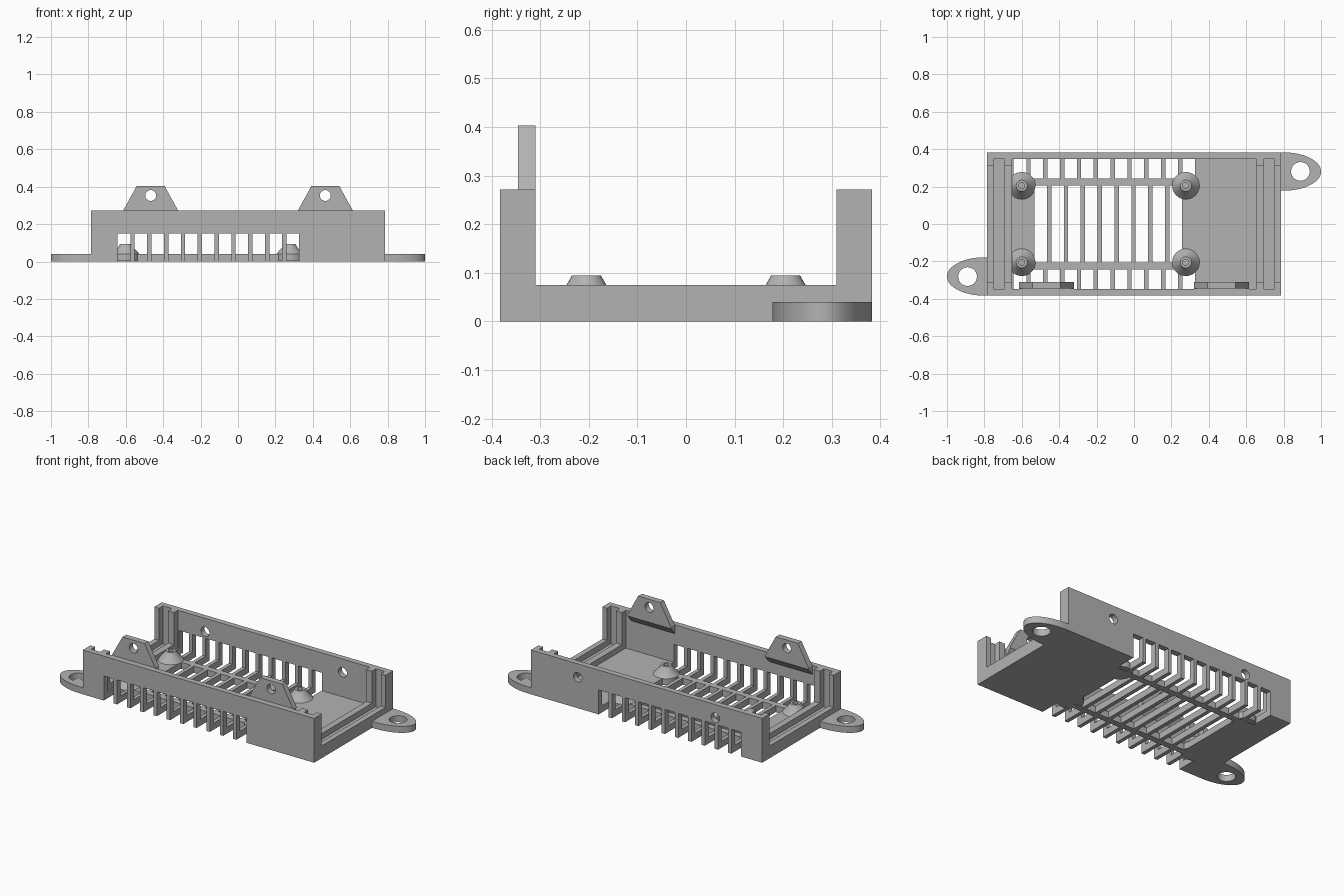
import bpy, bmesh, math
from mathutils import Matrix, Vector

default = bpy.data.objects.get("Cube")
if default:
    bpy.data.objects.remove(default)

grey = bpy.data.materials.new("plain grey")
grey.use_nodes = True
grey.diffuse_color = (0.45, 0.45, 0.45, 1)
grey.node_tree.nodes["Principled BSDF"].inputs["Base Color"].default_value = (0.45, 0.45, 0.45, 1)


def make(name, bm):
    bmesh.ops.recalc_face_normals(bm, faces=bm.faces)
    mesh = bpy.data.meshes.new(name)
    bm.to_mesh(mesh)
    bm.free()
    mesh.materials.append(grey)
    ob = bpy.data.objects.new(name, mesh)
    bpy.context.collection.objects.link(ob)
    return ob


def box(bm, x0, x1, y0, y1, z0, z1):
    size = Vector((x1 - x0, y1 - y0, z1 - z0))
    centre = Vector((x0 + x1, y0 + y1, z0 + z1)) / 2
    bmesh.ops.create_cube(bm, size=1, matrix=Matrix.LocRotScale(centre, None, size))


def rod(bm, centre, radius, depth, along_y=False):
    turn = Matrix.Rotation(math.pi / 2 if along_y else 0, 4, 'X')
    bmesh.ops.create_cone(bm, cap_ends=True, segments=32, radius1=radius, radius2=radius,
                          depth=depth, matrix=Matrix.Translation(centre) @ turn)


def prism(bm, points, offset):
    face = bm.faces.new([bm.verts.new(p) for p in points])
    new = bmesh.ops.extrude_face_region(bm, geom=[face])["geom"]
    bmesh.ops.translate(bm, vec=offset, verts=[v for v in new if isinstance(v, bmesh.types.BMVert)])


def cut(ob, bm):
    cutter = make("cutter", bm)
    cutter.hide_render = True
    mod = ob.modifiers.new("cut", 'BOOLEAN')
    mod.operation, mod.solver, mod.object = 'DIFFERENCE', 'EXACT', cutter
    graph = bpy.context.evaluated_depsgraph_get()
    mesh = bpy.data.meshes.new_from_object(ob.evaluated_get(graph))
    ob.modifiers.clear()
    ob.data = mesh
    bpy.data.objects.remove(cutter)


def smooth(ob):
    bpy.ops.object.select_all(action='DESELECT')
    ob.select_set(True)
    bpy.context.view_layer.objects.active = ob
    bpy.ops.object.shade_smooth_by_angle(angle=math.radians(25))


L, W, H = 0.785, 0.383, 0.272
INNER, FLOOR, PITCH, SLOT = 0.348, 0.04, 0.0901, 0.067

# Tray block
bm = bmesh.new()
box(bm, -L, L, -W, W, 0, H)
tray = make("tray", bm)

# Main cavity
bm = bmesh.new()
box(bm, -0.652, 0.652, -INNER, INNER, FLOOR, 1)
cut(tray, bm)

# Open ends above the low sills
bm = bmesh.new()
box(bm, -1, 1, -0.31, 0.31, 0.075, 1)
cut(tray, bm)

# End panel grooves
bm = bmesh.new()
for s in (-1, 1):
    box(bm, s * 0.722 - 0.03, s * 0.722 + 0.03, -INNER, INNER, FLOOR, 1)
cut(tray, bm)

# Vent slots: floor middle, and both floor edges running up the walls
bm = bmesh.new()
for i in range(9):
    x = -0.532 + i * PITCH
    box(bm, x, x + SLOT, -0.206, 0.206, -1, 0.06)
for i in range(11):
    x = -0.643 + i * PITCH
    for y0, y1 in ((-0.5, -0.244), (0.244, 0.5)):
        box(bm, x, x + SLOT, y0, y1, -1, 0.15)
cut(tray, bm)

# Fixing holes in the back wall
bm = bmesh.new()
for x in (-0.467, 0.467):
    rod(bm, (x, W, 0.19), 0.029, 0.3, True)
cut(tray, bm)
smooth(tray)

# Fixing tabs above the front wall, each with a wedge underneath
for s, side in ((-1, "right"), (1, "left")):
    cx = s * 0.467
    bm = bmesh.new()
    prism(bm, [(cx + x, -0.346, z) for x, z in
               ((-0.147, H), (0.147, H), (0.075, 0.403), (-0.075, 0.403))], (0, 0.036, 0))
    tab = make(side + "_wall_tab", bm)
    bm = bmesh.new()
    rod(bm, (cx, -0.33, 0.353), 0.029, 0.3, True)
    cut(tab, bm)
    smooth(tab)
    bm = bmesh.new()
    prism(bm, [(cx - 0.147, y, z) for y, z in
               ((-0.35, H), (-0.31, H), (-0.31, H - 0.01), (-0.35, 0.215))], (0.294, 0, 0))
    make(side + "_tab_wedge", bm)

# Rounded mounting ears at opposite corners
for s, side in ((-1, "right"), (1, "left")):
    bm = bmesh.new()
    arc = [(s * (0.8 + 0.2 * math.sin(a)), s * (0.2805 + 0.1025 * math.cos(a)), 0)
           for a in (math.pi * i / 32 for i in range(33))]
    ends = [(s * (L - 0.005), s * y, 0) for y in (0.178, W)]
    prism(bm, arc + ends, (0, 0, FLOOR))
    ear = make(side + "_mounting_ear", bm)
    bm = bmesh.new()
    rod(bm, (s * 0.89, s * 0.281, 0), 0.05, 0.3)
    cut(ear, bm)
    smooth(ear)

# Flared board standoffs with blind screw holes
profile = ((0, 0.002), (0.073, 0.002), (0.073, FLOOR), (0.041, 0.075),
           (0.03, 0.094), (0.016, 0.094), (0.016, 0.05), (0, 0.05))
for x, side in ((-0.6, "right"), (0.277, "left")):
    for y, end in ((-0.205, "front"), (0.205, "back")):
        bm = bmesh.new()
        verts = [bm.verts.new((x + r, y, z)) for r, z in profile]
        edges = [bm.edges.new(pair) for pair in zip(verts, verts[1:])]
        bmesh.ops.spin(bm, geom=verts + edges, cent=(x, y, 0), axis=(0, 0, 1),
                       angle=2 * math.pi, steps=32)
        bmesh.ops.remove_doubles(bm, verts=bm.verts, dist=0.0005)
        smooth(make(end + "_" + side + "_standoff", bm))
